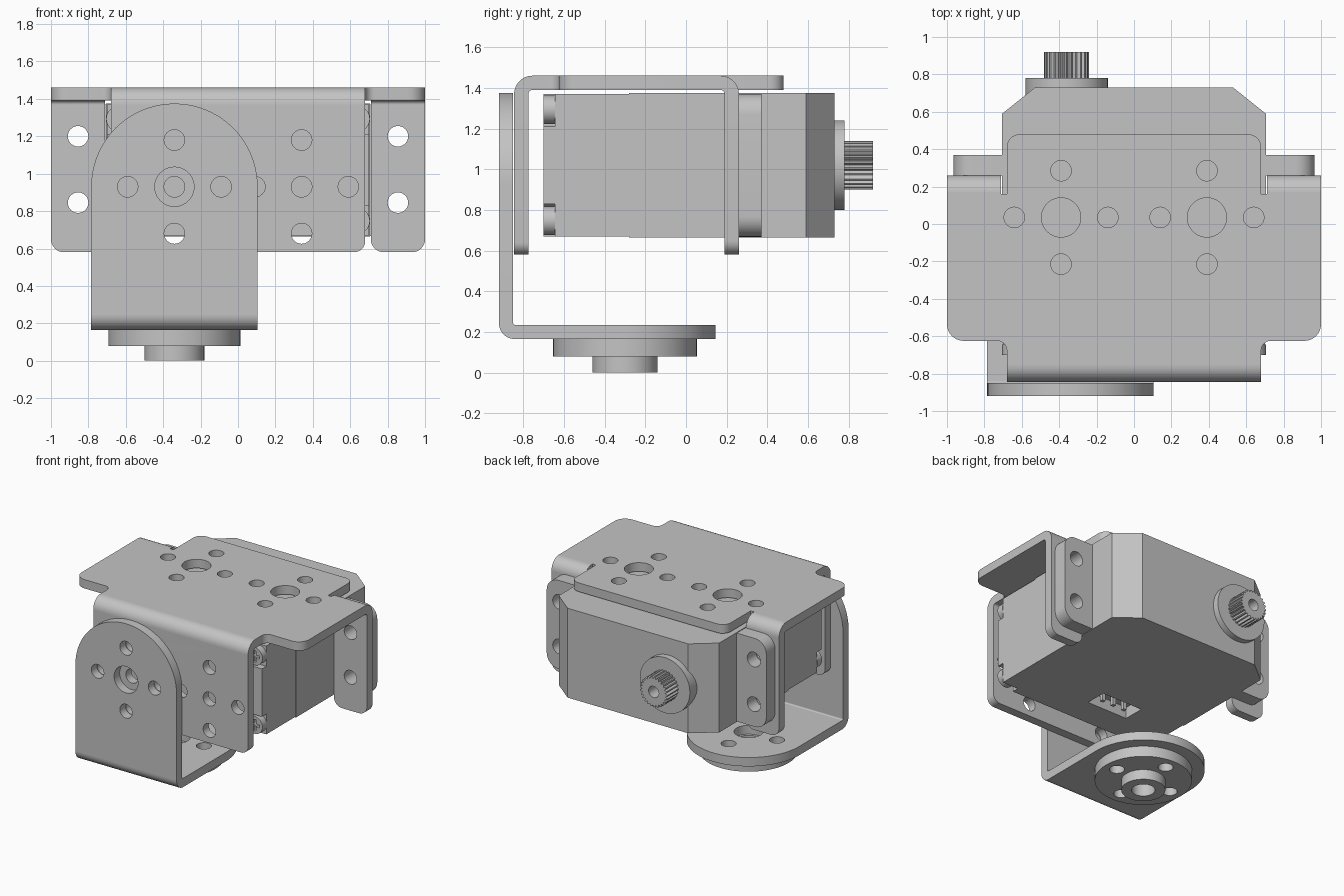
import bpy, bmesh, math
from mathutils import Vector

if "Cube" in bpy.data.objects:
    bpy.data.objects.remove(bpy.data.objects["Cube"])

grey = bpy.data.materials.new("metal_grey")
grey.diffuse_color = (0.55, 0.55, 0.55, 1)
grey.use_nodes = True
grey.node_tree.nodes["Principled BSDF"].inputs["Base Color"].default_value = grey.diffuse_color


def circle(cx, cy, r, n=40):
    return [(cx + r * math.cos(2 * math.pi * i / n), cy + r * math.sin(2 * math.pi * i / n)) for i in range(n)]


def arc(cx, cy, r, a0, a1, n=12):
    return [(cx + r * math.cos(math.radians(a0 + (a1 - a0) * i / n)),
             cy + r * math.sin(math.radians(a0 + (a1 - a0) * i / n))) for i in range(n + 1)]


def rounded(points):
    """Outline from (x, y) or (x, y, radius); radii only on right-angled corners."""
    out = []
    for i, p in enumerate(points):
        c = Vector(p[:2])
        if len(p) < 3:
            out.append(tuple(c))
            continue
        a = (Vector(points[i - 1][:2]) - c).normalized()
        b = (Vector(points[(i + 1) % len(points)][:2]) - c).normalized()
        for k in range(9):
            t = math.pi / 2 * k / 8
            out.append(tuple(c + p[2] * (a + b - b * math.cos(t) - a * math.sin(t))))
    return out


def rect(x0, x1, y0, y1):
    return [(x0, y0), (x1, y0), (x1, y1), (x0, y1)]


def mirrored(points):
    """Close a right-half outline with its mirror image."""
    return points + [(-p[0],) + tuple(p[1:]) for p in reversed(points)]


def plate(name, axis, lo, hi, outline, holes=()):
    """Extrude a flat outline with holes along an axis between lo and hi."""
    cu = bpy.data.curves.new(name, 'CURVE')
    cu.dimensions, cu.fill_mode, cu.extrude = '2D', 'BOTH', (hi - lo) / 2
    for loop in [outline, *holes]:
        sp = cu.splines.new('POLY')
        sp.points.add(len(loop) - 1)
        for q, p in zip(sp.points, loop):
            q.co = (p[0], p[1], 0, 1)
        sp.use_cyclic_u = True
    tmp = bpy.data.objects.new(name + "_curve", cu)
    bpy.context.collection.objects.link(tmp)
    bpy.context.view_layer.update()
    me = bpy.data.meshes.new_from_object(tmp.evaluated_get(bpy.context.evaluated_depsgraph_get()))
    bpy.data.objects.remove(tmp)
    mid = (lo + hi) / 2
    for v in me.vertices:
        u, w, d = v.co
        v.co = {'x': (mid + d, u, w), 'y': (u, mid - d, w), 'z': (u, w, mid + d)}[axis]
    bm = bmesh.new()
    bm.from_mesh(me)
    bmesh.ops.remove_doubles(bm, verts=bm.verts, dist=1e-5)
    bmesh.ops.recalc_face_normals(bm, faces=bm.faces)
    bm.to_mesh(me)
    bm.free()
    me.materials.clear()
    me.materials.append(grey)
    ob = bpy.data.objects.new(name, me)
    bpy.context.collection.objects.link(ob)
    return ob


def bend(x0, x1, cy, cz, a0, R=0.09, t=0.07):
    """Quarter-round sheet bend running along x."""
    return plate("bend", 'x', x0, x1, arc(cy, cz, R, a0, a0 + 90) + arc(cy, cz, R - t, a0 + 90, a0, 8))


def join(name, parts):
    bpy.ops.object.select_all(action='DESELECT')
    for p in parts:
        p.select_set(True)
    bpy.context.view_layer.objects.active = parts[0]
    if len(parts) > 1:
        bpy.ops.object.join()
    parts[0].name = name
    bpy.ops.object.shade_smooth_by_angle(angle=math.radians(30))


def cross_holes(cx, cy, centre):
    return [circle(cx, cy, centre)] + [circle(cx + dx, cy + dy, 0.055, 24)
                                       for dx, dy in ((.25, 0), (-.25, 0), (0, .25), (0, -.25))]


# Main bracket: top sheet, front wall, two rear tabs and their bends
top = mirrored([(.68, -.755), (.68, -.625, .05), (1, -.625, .09), (1, .17), (.71, .17),
                (.71, .16), (.68, .16), (.68, .48, .07)])
parts = [plate("top", 'z', 1.39, 1.46, rounded(top), cross_holes(.39, .035, .105) + cross_holes(-.39, .035, .105)),
         plate("wall", 'y', -.845, -.775, rounded(mirrored([(.68, .58, .06), (.68, 1.37)])),
               cross_holes(.34, .93, .055) + cross_holes(-.34, .93, .055)),
         bend(-.68, .68, -.755, 1.37, 90)]
for s in (1, -1):
    tab = [(s * .71, .58, .07), (s * 1, .58, .07), (s * 1, 1.37), (s * .71, 1.37)]
    parts += [plate("tab", 'y', .19, .26, rounded(tab), [circle(s * .855, z, .055, 24) for z in (.845, 1.2)]),
              bend(min(s * .71, s), max(s * .71, s), .17, 1.37, 0)]
join("main_bracket", parts)

# Angle bracket in front with round ends
CX, CY = -.34, -.30
join("angle_bracket", [
    plate("upright", 'y', -.92, -.85, [(-.785, .245), (.105, .245)] + arc(CX, .93, .445, 0, 180, 40),
          cross_holes(CX, .93, .105)),
    plate("foot", 'z', .165, .235, [(-.785, -.84), (.105, -.84)] + arc(CX, CY, .445, 0, 180, 40),
          cross_holes(CX, CY, .105)),
    bend(-.785, .105, -.84, .245, 180, .08)])

# Round horn and hub below the foot
join("horn_disc", [plate("disc", 'z', .08, .165, circle(CX, CY, .353, 64), cross_holes(CX, CY, .085))])
join("horn_hub", [plate("hub", 'z', 0, .08, circle(CX, CY, .16, 48), [circle(CX, CY, .085)])])

# Motor case: chamfered rear, front half with socket, front cover with notched corners
join("case_rear", [plate("rear", 'z', .665, 1.375, mirrored([(.705, -.28), (.705, .59), (.53, .73)]))])
join("case_front", [
    plate("upper", 'z', .76, 1.371, rect(-.7, .7, -.645, -.28)),
    plate("lower", 'z', .669, .76, rect(-.7, .7, -.645, -.28), [rect(-.32, .04, -.47, -.30)])])
for i in range(3):
    join("socket_pin_%d" % i, [plate("pin", 'z', .675, .77, rect(-.25 + i * .1, -.22 + i * .1, -.41, -.38))])
q = .56
cover = [(.7, 1.21), (q, 1.21, .05), (q, 1.371), (-q, 1.371), (-q, 1.21, .05), (-.7, 1.21),
         (-.7, .83), (-q, .83, .05), (-q, .669), (q, .669), (q, .83, .05), (.7, .83)]
join("front_cover", [plate("cover", 'y', -.7, -.645, rounded(cover))])

# Cross-head screws in the four notches
for x in (-.635, .635):
    for z in (.747, 1.293):
        a, b = .012, .045
        slot = [(a, b), (-a, b), (-a, a), (-b, a), (-b, -a), (-a, -a),
                (-a, -b), (a, -b), (a, -a), (b, -a), (b, a), (a, a)]
        join("case_screw", [
            plate("head", 'y', -.7, -.675, circle(x, z, .07, 32), [[(x + u, z + v) for u, v in slot]]),
            plate("base", 'y', -.675, -.645, circle(x, z, .07, 32))])

# Mounting ears on the case sides
for s, side in ((1, "right"), (-1, "left")):
    ear = [(s * .69, .668), (s * .965, .668, .1), (s * .965, 1.37, .1), (s * .69, 1.37)]
    join(side + "_ear", [plate("ear", 'y', .26, .37, rounded(ear),
                               [circle(s * .855, z, .058, 24) for z in (.845, 1.2)])])

# Output boss and toothed shaft
SX, SZ, n = -.36, 1.02, 25
join("output_boss", [plate("boss", 'y', .68, .78, circle(SX, SZ, .22, 64))])
teeth = [(SX + r * math.cos(2 * math.pi * (i + f) / n), SZ + r * math.sin(2 * math.pi * (i + f) / n))
         for i in range(n) for r, f in ((.102, 0), (.12, .35), (.12, .65))]
join("toothed_shaft", [plate("shaft", 'y', .78, .92, teeth, [circle(SX, SZ, .045, 24)])])
